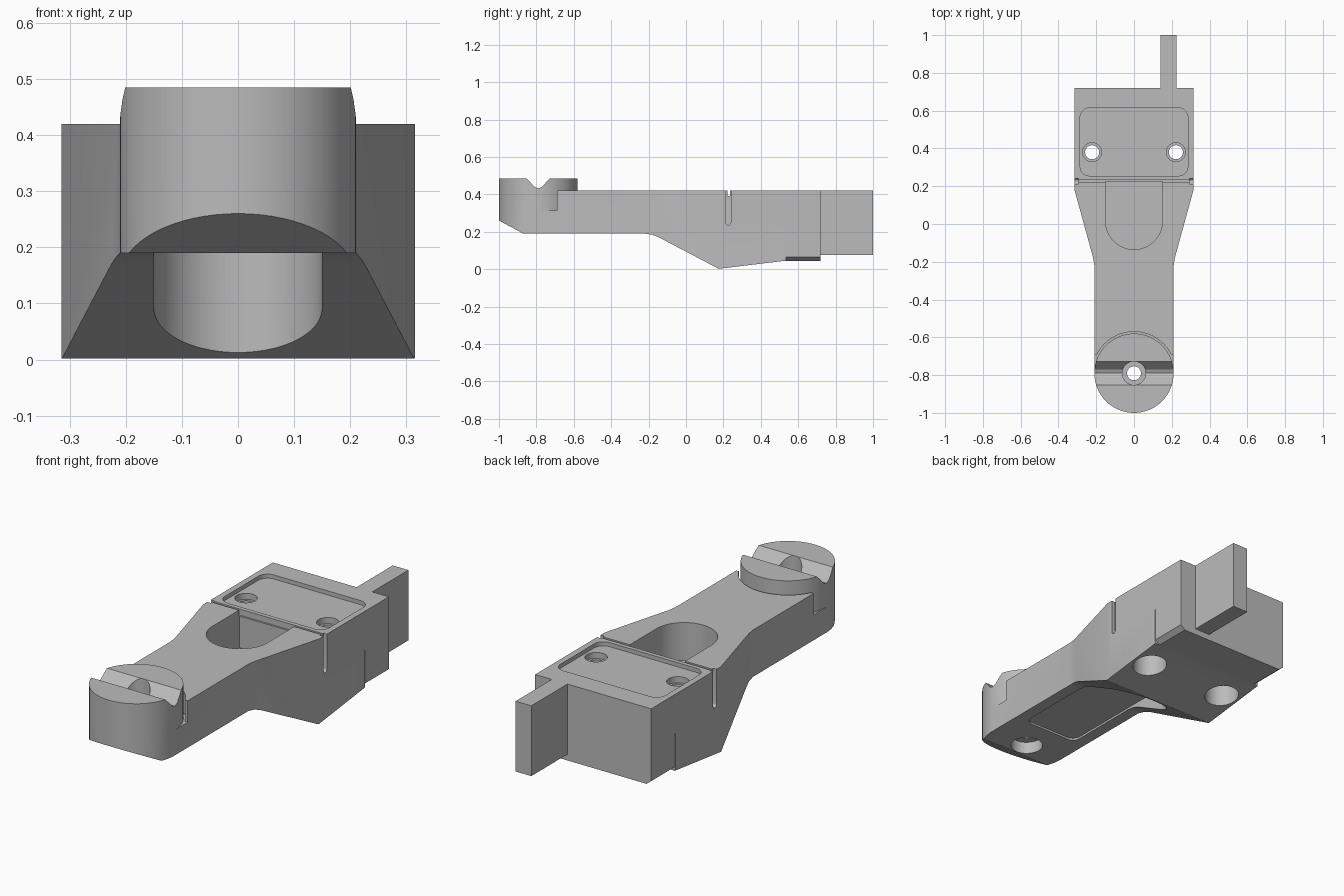
import bpy
import bmesh
from math import sin, cos, pi, radians
from mathutils import Vector

default = bpy.data.objects.get("Cube")
if default:
    bpy.data.objects.remove(default, do_unlink=True)

grey = bpy.data.materials.new("light_grey")
grey.use_nodes = True
colour = (0.5, 0.5, 0.5, 1)
grey.diffuse_color = colour
grey.node_tree.nodes["Principled BSDF"].inputs["Base Color"].default_value = colour


def prism(name, points, axis, low, high):
    """Extrude a 2D outline along x (points are y, z) or z (points are x, y)."""
    bm = bmesh.new()
    place = (lambda a, b: (low, a, b)) if axis == "x" else (lambda a, b: (a, b, low))
    face = bm.faces.new([bm.verts.new(place(a, b)) for a, b in points])
    shift = Vector((high - low, 0, 0)) if axis == "x" else Vector((0, 0, high - low))
    new = bmesh.ops.extrude_face_region(bm, geom=[face])["geom"]
    bmesh.ops.translate(bm, vec=shift, verts=[v for v in new if isinstance(v, bmesh.types.BMVert)])
    bmesh.ops.recalc_face_normals(bm, faces=bm.faces)
    mesh = bpy.data.meshes.new(name)
    bm.to_mesh(mesh)
    bm.free()
    mesh.materials.append(grey)
    obj = bpy.data.objects.new(name, mesh)
    bpy.context.collection.objects.link(obj)
    return obj


def arc(cx, cy, r, start, end, steps):
    return [(cx + r * cos(radians(start + (end - start) * i / steps)),
             cy + r * sin(radians(start + (end - start) * i / steps))) for i in range(steps + 1)]


def cylinder(name, x, y, r, low, high):
    return prism(name, arc(x, y, r, 0, 360, 64)[:-1], "z", low, high)


def box(name, x0, x1, y0, y1, low, high):
    return prism(name, [(x0, y0), (x1, y0), (x1, y1), (x0, y1)], "z", low, high)


def rounded(x0, x1, y0, y1, r_front, r_back):
    """Rectangle outline with separate front and back corner radii."""
    f, b = r_front, r_back
    points = []
    for cx, cy, r, a in ((x1 - f, y0 + f, f, -90), (x1 - b, y1 - b, b, 0),
                         (x0 + b, y1 - b, b, 90), (x0 + f, y0 + f, f, 180)):
        for p in (arc(cx, cy, r, a, a + 90, 16) if r else [(cx, cy)]):
            if not points or (Vector(p) - Vector(points[-1])).length > 1e-4:
                points.append(p)
    if (Vector(points[0]) - Vector(points[-1])).length < 1e-4:
        points.pop()
    return points


def combine(target, tool, operation="DIFFERENCE"):
    mod = target.modifiers.new("combine", "BOOLEAN")
    mod.operation, mod.solver, mod.object = operation, "EXACT", tool
    bpy.context.view_layer.objects.active = target
    bpy.ops.object.modifier_apply(modifier=mod.name)
    bpy.data.objects.remove(tool, do_unlink=True)


TOP, KNOB_Y, KNOB_R = 0.42, -0.79, 0.21

# Arm and block: side profile limited by the plan outline
profile = [(-1.1, 0.314), (-0.87, 0.19), (-0.22, 0.19), (-0.18, 0.184), (-0.145, 0.17),
           (0.175, 0.002), (0.53, 0.045), (0.8, 0.045), (0.8, TOP), (-1.1, TOP)]
body = prism("body", profile, "x", -0.5, 0.5)
side = [(KNOB_R, -0.22), (0.216, -0.18), (0.315, 0.18), (0.315, 0.72)]
outline = arc(0, KNOB_Y, KNOB_R, -180, 0, 32) + side + [(-x, y) for x, y in reversed(side)]
combine(body, prism("plan", outline, "z", -0.1, 0.6), "INTERSECT")

# Rear tab
combine(body, box("tab", 0.14, 0.225, 0.6, 1.0, 0.075, TOP), "UNION")

# Seat around the knob, with open side notches
combine(body, cylinder("seat", 0, KNOB_Y, 0.22, 0.315, 0.6))
for s in (-1, 1):
    x0, x1 = sorted((s * 0.17, s * 0.3))
    combine(body, box("notch", x0, x1, -0.75, -0.69, 0.315, 0.6))

# Round knob with a cross groove
knob = cylinder("knob", 0, KNOB_Y, KNOB_R, 0.315, 0.485)
groove = [(-0.862, 0.497), (-0.81, 0.44), (-0.79, 0.432), (-0.77, 0.44), (-0.718, 0.497)]
combine(knob, prism("groove", groove, "x", -0.5, 0.5))
combine(body, knob, "UNION")

# Stepped hole through the knob
combine(body, cylinder("bore", 0, KNOB_Y, 0.037, 0, 0.6))
combine(body, cylinder("upper_bore", 0, KNOB_Y, 0.062, 0.36, 0.6))
combine(body, cylinder("lower_bore", 0, KNOB_Y, 0.075, 0, 0.25))

# Upper pocket in the arm and longer recess beneath it
combine(body, prism("pocket", rounded(-0.15, 0.15, -0.135, 0.225, 0.15, 0), "z", 0.235, 0.6))
combine(body, prism("under_recess", rounded(-0.15, 0.15, -0.62, 0.155, 0.04, 0.15), "z", -0.1, 0.2))

# Shallow tray in the block top, with a stepped hole at each end
combine(body, prism("tray", rounded(-0.285, 0.285, 0.255, 0.615, 0.05, 0.05), "z", 0.4, 0.6))
for s in (-1, 1):
    combine(body, cylinder("screw_hole", s * 0.222, 0.38, 0.037, -0.1, 0.6))
    combine(body, cylinder("screw_step", s * 0.222, 0.38, 0.05, 0.37, 0.6))
    combine(body, cylinder("screw_bore", s * 0.222, 0.38, 0.08, -0.1, 0.2))

# Cross slit with wider side slots, and chamfers under the block
combine(body, box("slit", -0.5, 0.5, 0.222, 0.234, 0.39, 0.6))
for s in (-1, 1):
    x0, x1 = sorted((s * 0.295, s * 0.5))
    slot = arc(0.226, 0.25, 0.014, 180, 360, 12) + [(0.24, 0.6), (0.212, 0.6)]
    combine(body, prism("side_slot", slot, "x", x0, x1))
    x0, x1 = sorted((s * 0.311, s * 0.5))
    combine(body, box("side_score", x0, x1, 0.531, 0.535, 0.05, 0.23))
    chamfer = prism("chamfer", [(s * 0.29, 0.535), (s * 0.4, 0.535), (s * 0.4, 0.75), (s * 0.29, 0.75)],
                    "z", -0.1, 0.045)
    for v in chamfer.data.vertices:
        if v.co.z > 0:
            v.co.z = 0.045 if abs(v.co.x) < 0.3 else 0.133
    combine(body, chamfer)

# Smooth round walls, crisp edges
bpy.ops.object.select_all(action="DESELECT")
body.select_set(True)
bpy.context.view_layer.objects.active = body
bpy.ops.object.shade_smooth_by_angle(angle=radians(25))
